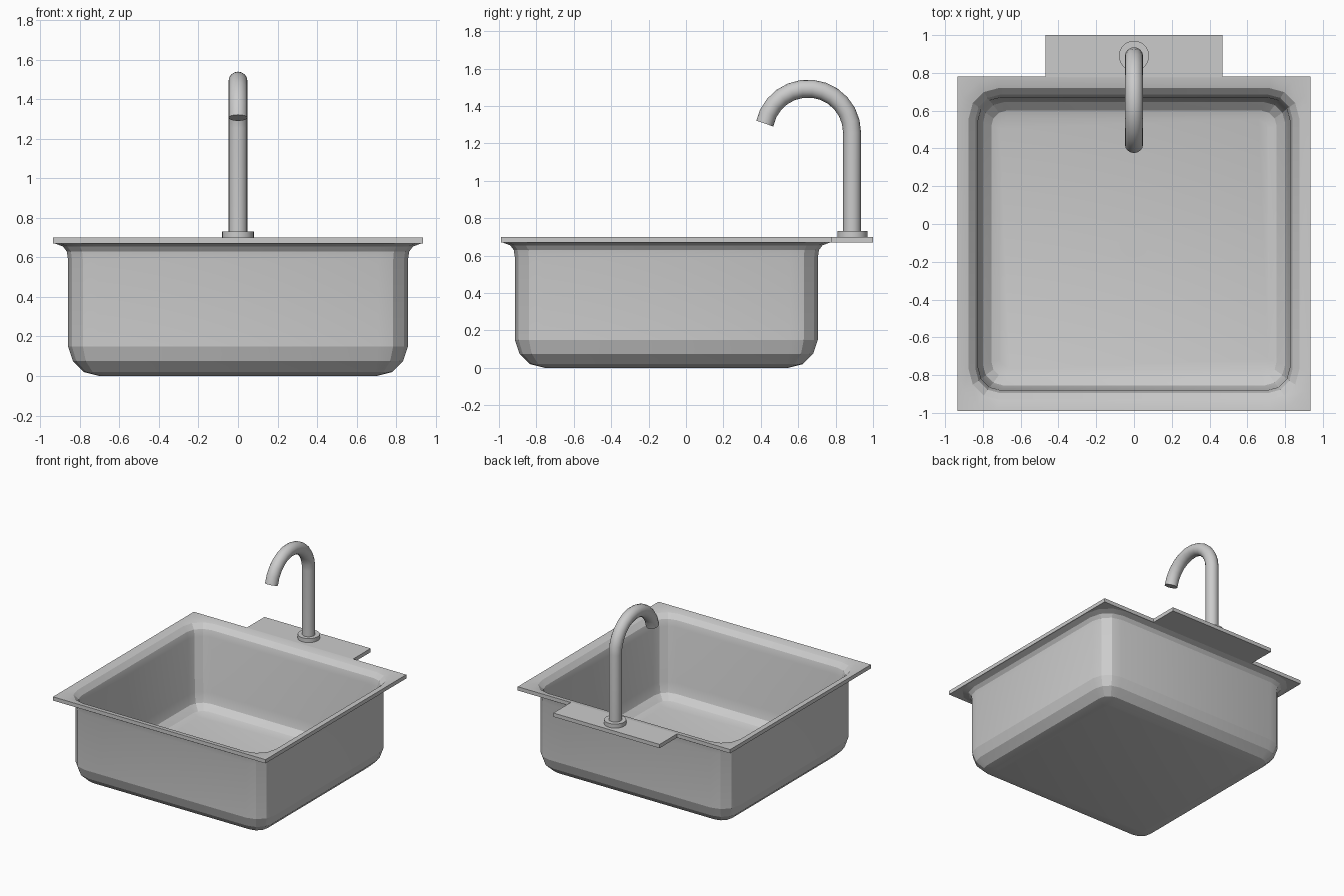
import bpy, bmesh
from math import sin, cos, pi, radians

if "Cube" in bpy.data.objects:
    bpy.data.objects.remove(bpy.data.objects["Cube"])

CY = -0.105            # bowl centre in y
HX, HY = 0.86, 0.81    # half sizes of the bowl's outer wall


def finish(obj, angle=18):
    bpy.ops.object.select_all(action='DESELECT')
    obj.select_set(True)
    bpy.context.view_layer.objects.active = obj
    bpy.ops.object.shade_smooth_by_angle(angle=radians(angle))


def rounded_ring(bm, offset, z, r, segs=3):
    """Rounded rectangle of vertices, offset outwards from the bowl wall."""
    hx, hy = HX + offset, HY + offset
    ring = []
    for k, (sx, sy) in enumerate([(1, 1), (-1, 1), (-1, -1), (1, -1)]):
        for i in range(segs + 1):
            a = k * pi / 2 + i / segs * pi / 2
            ring.append(bm.verts.new((sx * (hx - r) + r * cos(a),
                                      CY + sy * (hy - r) + r * sin(a), z)))
    return ring


def cylinder(name, x, y, z0, z1, r, sides=32):
    bpy.ops.mesh.primitive_cylinder_add(vertices=sides, radius=r, depth=z1 - z0,
                                        location=(x, y, (z0 + z1) / 2))
    obj = bpy.context.object
    obj.name = name
    finish(obj, 30)
    return obj


# Basin: lofted rings from inner floor, over the square rim, down to the underside
profile = [  # offset, height, corner radius
    (-0.15, 0.03, 0.05), (-0.105, 0.043, 0.08), (-0.06, 0.085, 0.11),
    (-0.04, 0.16, 0.12), (-0.035, 0.60, 0.12), (-0.02, 0.65, 0.13),
    (0.015, 0.685, 0.16), (0.07, 0.70, 0.2),
    (0.075, 0.70, 0), (0.075, 0.67, 0),
    (0.065, 0.67, 0.2), (0.025, 0.655, 0.17), (0.006, 0.63, 0.155),
    (0, 0.59, 0.15), (0, 0.15, 0.15), (-0.025, 0.075, 0.13),
    (-0.08, 0.02, 0.09), (-0.16, 0.0, 0.05)]
bm = bmesh.new()
rings = [rounded_ring(bm, *p) for p in profile]
for a, b in zip(rings, rings[1:]):
    n = len(a)
    for i in range(n):
        j = (i + 1) % n
        bm.faces.new((a[i], a[j], b[j], b[i]))
bm.faces.new(rings[0])
bm.faces.new(rings[-1])
bmesh.ops.remove_doubles(bm, verts=bm.verts, dist=1e-5)
bmesh.ops.recalc_face_normals(bm, faces=bm.faces)
mesh = bpy.data.meshes.new("basin")
bm.to_mesh(mesh)
bm.free()
basin = bpy.data.objects.new("basin", mesh)
bpy.context.collection.objects.link(basin)
finish(basin)

# Faucet ledge behind the rim
bpy.ops.mesh.primitive_cube_add(size=1, location=(0, 0.89, 0.685))
ledge = bpy.context.object
ledge.name = "faucet_ledge"
ledge.scale = (0.935, 0.22, 0.03)

# Drain and faucet collar
cylinder("drain", 0, -0.1, 0.025, 0.032, 0.08)
cylinder("faucet_collar", 0, 0.89, 0.70, 0.732, 0.08)

# Gooseneck spout
R, YC, ZC = 0.236, 0.652, 1.257
path = [(0, YC + R, 0.70)]
for i in range(13):
    a = radians(168) * i / 12
    path.append((0, YC + R * cos(a), ZC + R * sin(a)))
curve = bpy.data.curves.new("spout", 'CURVE')
curve.dimensions = '3D'
curve.bevel_depth = 0.048
curve.bevel_resolution = 6
curve.use_fill_caps = True
spline = curve.splines.new('POLY')
spline.points.add(len(path) - 1)
for point, co in zip(spline.points, path):
    point.co = (*co, 1)
spout = bpy.data.objects.new("spout", curve)
bpy.context.collection.objects.link(spout)
bpy.ops.object.select_all(action='DESELECT')
spout.select_set(True)
bpy.context.view_layer.objects.active = spout
bpy.ops.object.convert(target='MESH')
finish(bpy.context.object, 35)
